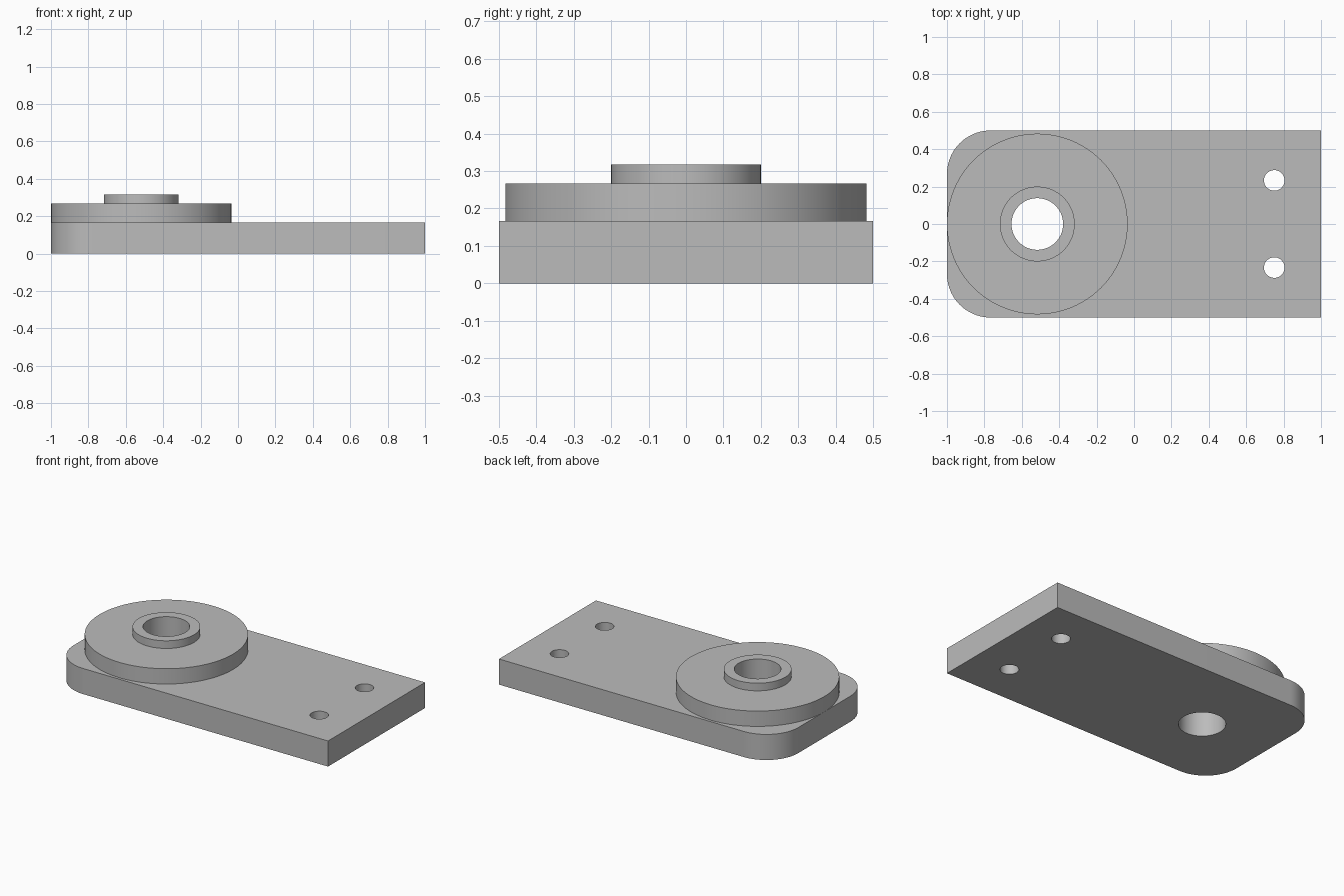
import bpy, bmesh
from math import cos, sin, pi, radians

if "Cube" in bpy.data.objects:
    bpy.data.objects.remove(bpy.data.objects["Cube"], do_unlink=True)

PLATE_TOP, DISC_TOP, BOSS_TOP = 0.167, 0.267, 0.317
HUB_X, DISC_R, BOSS_R, BORE_R = -0.517, 0.483, 0.2, 0.138
CORNER_R, SCREW_X, SCREW_Y, SCREW_R = 0.233, 0.75, 0.233, 0.055
SEGMENTS = 96

grey = bpy.data.materials.new("machined grey")
grey.use_nodes = True
colour = (0.5, 0.5, 0.5, 1)
grey.diffuse_color = colour
grey.node_tree.nodes["Principled BSDF"].inputs["Base Color"].default_value = colour


def arc(x, y, r, start, end, steps):
    """Points along an arc, both ends included."""
    angles = [start + (end - start) * i / steps for i in range(steps + 1)]
    return [(x + r * cos(a), y + r * sin(a)) for a in angles]


def finish(name, bm):
    bmesh.ops.recalc_face_normals(bm, faces=bm.faces)
    mesh = bpy.data.meshes.new(name)
    bm.to_mesh(mesh)
    bm.free()
    mesh.materials.append(grey)
    obj = bpy.data.objects.new(name, mesh)
    bpy.context.collection.objects.link(obj)
    bpy.ops.object.select_all(action='DESELECT')
    obj.select_set(True)
    bpy.context.view_layer.objects.active = obj
    bpy.ops.object.shade_smooth_by_angle(angle=radians(30))
    return obj


def extrude_outlines(name, loops, height):
    """Fill an outline with holes and pull it upwards."""
    bm = bmesh.new()
    for points in loops:
        verts = [bm.verts.new((x, y, 0)) for x, y in points]
        for a, b in zip(verts, verts[1:] + verts[:1]):
            bm.edges.new((a, b))
    bmesh.ops.triangle_fill(bm, edges=bm.edges[:], use_beauty=True)
    top = bmesh.ops.extrude_face_region(bm, geom=bm.faces[:], use_keep_orig=True)
    moved = [v for v in top["geom"] if isinstance(v, bmesh.types.BMVert)]
    bmesh.ops.translate(bm, verts=moved, vec=(0, 0, height))
    return finish(name, bm)


def lathe(name, profile, x):
    """Spin a closed radius/height profile round an upright axis."""
    bm = bmesh.new()
    verts = [bm.verts.new((x + r, 0, z)) for r, z in profile]
    edges = [bm.edges.new(pair) for pair in zip(verts, verts[1:] + verts[:1])]
    bmesh.ops.spin(bm, geom=verts + edges, cent=(x, 0, 0), axis=(0, 0, 1),
                   angle=2 * pi, steps=SEGMENTS, use_merge=True)
    bmesh.ops.remove_doubles(bm, verts=bm.verts, dist=0.0001)
    return finish(name, bm)


# Base plate: two rounded corners, a bore and two screw holes
corner_x, corner_y = -1 + CORNER_R, 0.5 - CORNER_R
outline = [(1, -0.5), (1, 0.5)]
outline += arc(corner_x, corner_y, CORNER_R, pi / 2, pi, 24)
outline += arc(corner_x, -corner_y, CORNER_R, pi, 1.5 * pi, 24)
holes = [arc(HUB_X, 0, BORE_R, 0, 2 * pi, SEGMENTS)[:-1]]
holes += [arc(SCREW_X, side * SCREW_Y, SCREW_R, 0, 2 * pi, 48)[:-1] for side in (-1, 1)]
extrude_outlines("base_plate", [outline] + holes, PLATE_TOP)

# Stepped hub: wide disc with a raised boss round the bore
lathe("stepped_hub", [(BORE_R, PLATE_TOP), (DISC_R, PLATE_TOP), (DISC_R, DISC_TOP),
                      (BOSS_R, DISC_TOP), (BOSS_R, BOSS_TOP), (BORE_R, BOSS_TOP)], HUB_X)
